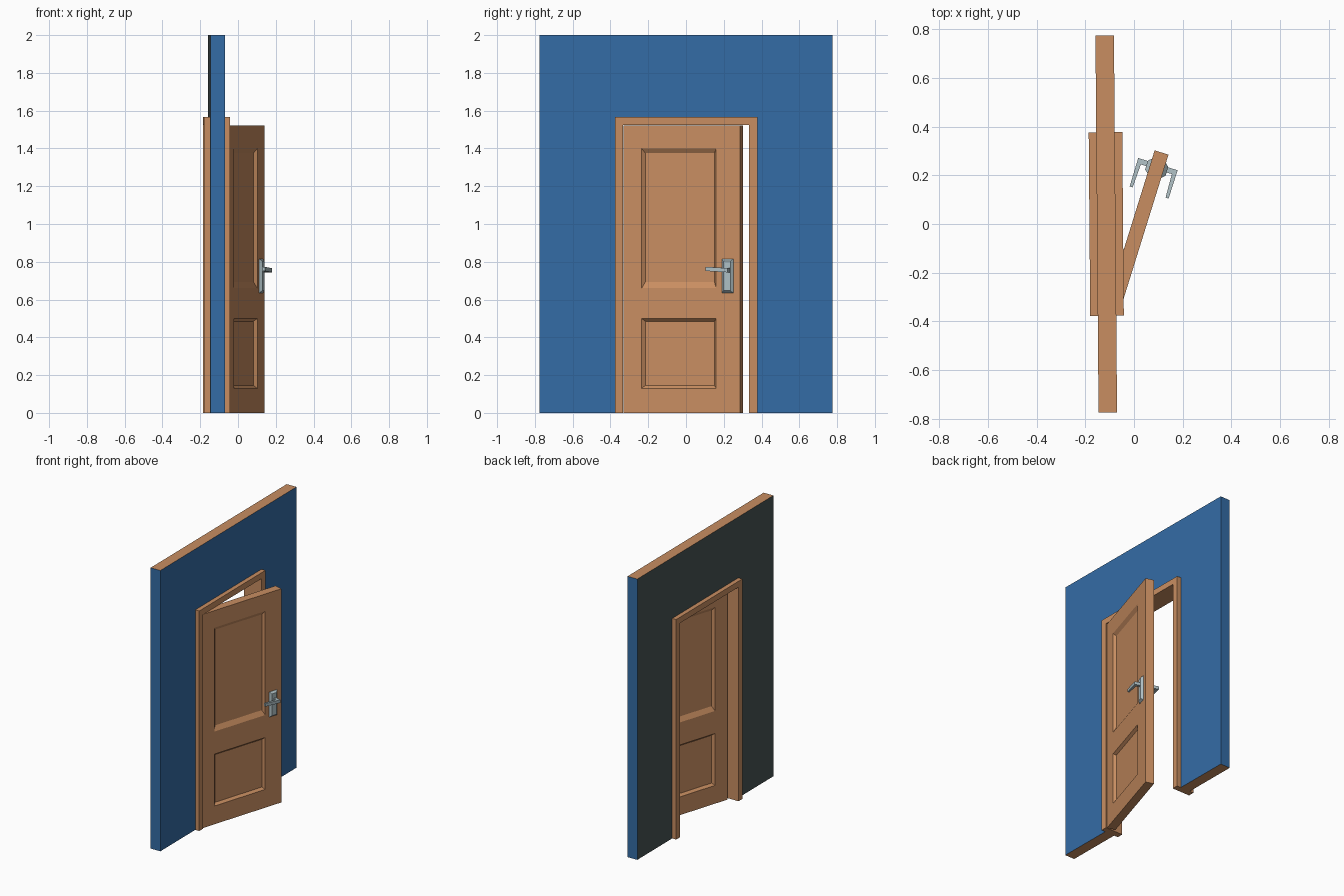
import bpy, bmesh, math
from mathutils import Matrix, Vector

if "Cube" in bpy.data.objects:
    bpy.data.objects.remove(bpy.data.objects["Cube"])


def material(name, rgb):
    m = bpy.data.materials.new(name)
    m.diffuse_color = (*rgb, 1)
    m.use_nodes = True
    m.node_tree.nodes["Principled BSDF"].inputs["Base Color"].default_value = m.diffuse_color
    return m


WOOD = material("wood", (0.58, 0.27, 0.12))
BLUE = material("blue_paint", (0.034, 0.15, 0.38))
DARK = material("dark_paint", (0.065, 0.09, 0.09))
METAL = material("metal", (0.42, 0.52, 0.55))


def finish(bm, name, mats, matrix):
    bmesh.ops.recalc_face_normals(bm, faces=bm.faces[:])
    me = bpy.data.meshes.new(name)
    bm.to_mesh(me)
    bm.free()
    for m in mats:
        me.materials.append(m)
    ob = bpy.data.objects.new(name, me)
    ob.matrix_world = matrix
    bpy.context.collection.objects.link(ob)
    return ob


def extrude(bm, points, direction):
    face = bm.faces.new([bm.verts.new(p) for p in points])
    ext = bmesh.ops.extrude_face_region(bm, geom=[face])["geom"]
    new = [v for v in ext if isinstance(v, bmesh.types.BMVert)]
    bmesh.ops.translate(bm, vec=direction, verts=new)
    return new


def arch(bm, half, top, inner_half, inner_top, depth):
    yz = [(-half, 0), (-half, top), (half, top), (half, 0),
          (inner_half, 0), (inner_half, inner_top),
          (-inner_half, inner_top), (-inner_half, 0)]
    extrude(bm, [(-depth / 2, y, z) for y, z in yz], Vector((depth, 0, 0)))
    bmesh.ops.recalc_face_normals(bm, faces=bm.faces[:])


# Wall and frame share a very slight turn
wall_mat = Matrix.Translation((-0.114, 0, 0)) @ Matrix.Rotation(0.0083, 4, 'Z')

# Wall: blue front and ends, dark back, wood top and bottom
bm = bmesh.new()
arch(bm, 0.775, 2.0, 0.355, 1.545, 0.076)
for f in bm.faces:
    if abs(f.normal.z) > 0.5:
        f.material_index = 1
    elif f.normal.x < -0.5:
        f.material_index = 2
finish(bm, "wall", [BLUE, WOOD, DARK], wall_mat)

# Door frame
bm = bmesh.new()
arch(bm, 0.377, 1.567, 0.333, 1.525, 0.138)
finish(bm, "door_frame", [WOOD], wall_mat)

# Door leaf: local x is outward from the front face, local y runs from the hinge
W, T, H = 0.646, 0.0595, 1.522
door_mat = Matrix.Translation((-0.0505, -0.332, 0)) @ Matrix.Rotation(math.radians(-17.3), 4, 'Z')
Y0, Y1 = 0.102, 0.515
# outer bottom/top and inner bottom/top heights of each panel
PANELS = [(0.13, 0.50, 0.145, 0.485), (0.66, 1.40, 0.693, 1.375)]

bm = bmesh.new()
bmesh.ops.create_cube(bm, size=1, matrix=Matrix.Translation((-T / 2, W / 2, H / 2)) @ Matrix.Diagonal((T, W, H, 1)))
cuts = [((0, y, 0), (0, 1, 0)) for y in (Y0, Y1)]
cuts += [((0, 0, z), (0, 0, 1)) for p in PANELS for z in p[:2]]
for co, no in cuts:
    bmesh.ops.bisect_plane(bm, geom=bm.verts[:] + bm.edges[:] + bm.faces[:], plane_co=co, plane_no=no)
bm.normal_update()
for z0, z1, iz0, iz1 in PANELS:
    faces = []
    for f in bm.faces:
        c = f.calc_center_median()
        if abs(f.normal.x) > 0.5 and Y0 < c.y < Y1 and z0 < c.z < z1:
            faces.append(f)
    bmesh.ops.inset_individual(bm, faces=faces, thickness=0.021, depth=-0.017)
    for f in faces:
        mid = (z0 + z1) / 2
        for v in f.verts:
            v.co.z = iz0 if v.co.z < mid else iz1
finish(bm, "door_leaf", [WOOD], door_mat)

# Lever handles with bevelled back plates, one per side
LEVER = [(0, 0.574), (0, 0.596), (0.055, 0.596), (0.054, 0.474), (0.041, 0.474), (0.037, 0.574)]
for name, base, side in (("front_handle", 0, 1), ("back_handle", -T, -1)):
    bm = bmesh.new()
    plate = [(base, y, z) for y, z in ((0.547, 0.635), (0.610, 0.635), (0.610, 0.815), (0.547, 0.815))]
    top = extrude(bm, plate, Vector((side * 0.014, 0, 0)))
    for v in top:
        v.co.y += 0.012 if v.co.y < 0.578 else -0.012
        v.co.z += 0.012 if v.co.z < 0.725 else -0.012
    n = len(bm.verts)
    extrude(bm, [(base + side * u, y, 0.744) for u, y in LEVER], Vector((0, 0, 0.022)))
    for v in bm.verts[:][n:]:
        v.co.z += (0.596 - v.co.y) * 0.06
    finish(bm, name, [METAL], door_mat)
